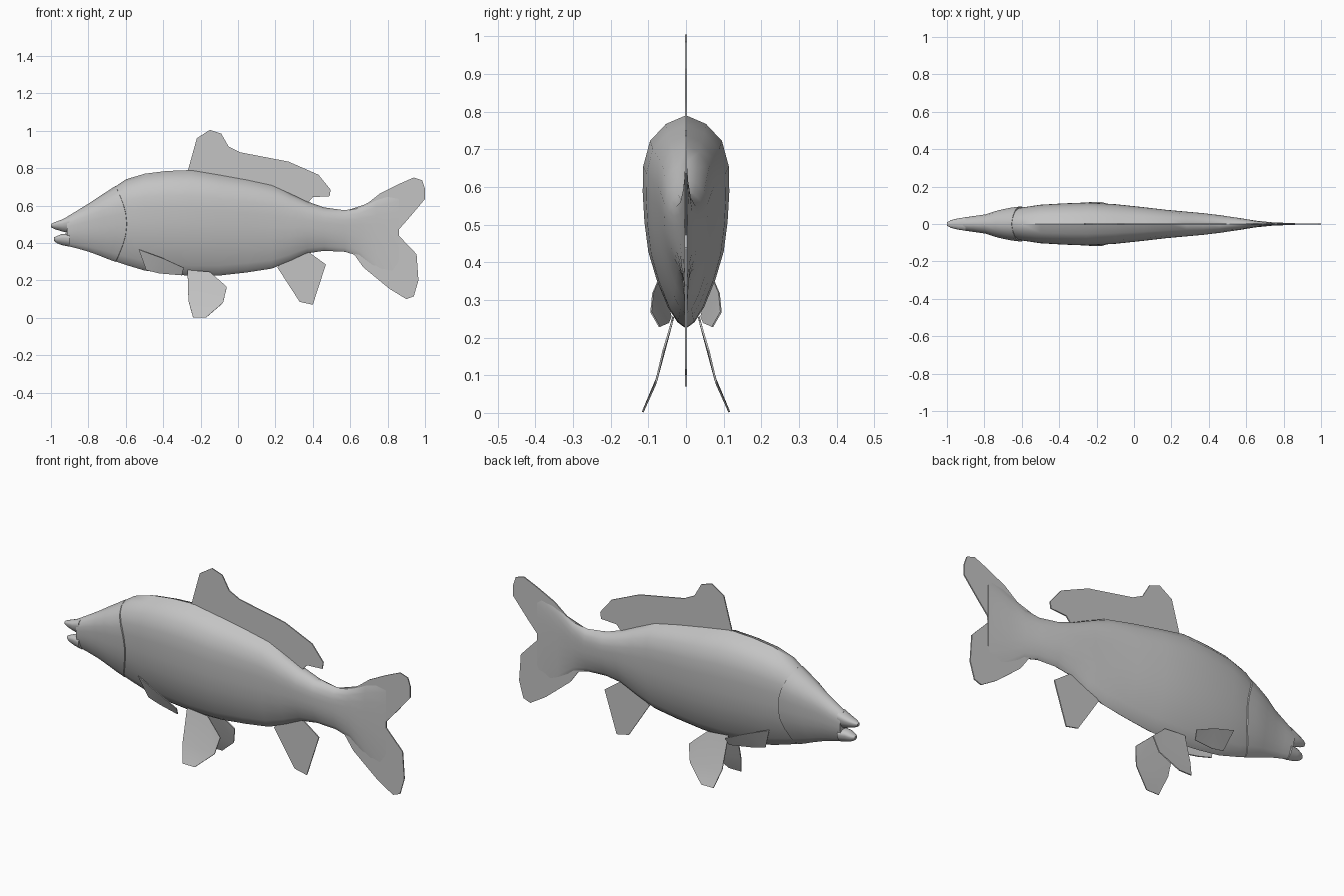
import bpy, bmesh, math
from mathutils import Vector

if "Cube" in bpy.data.objects:
    bpy.data.objects.remove(bpy.data.objects["Cube"])

grey = bpy.data.materials.new("fish grey")
grey.diffuse_color = (0.55, 0.55, 0.55, 1)
grey.use_nodes = True
grey.node_tree.nodes["Principled BSDF"].inputs["Base Color"].default_value = grey.diffuse_color

# Half cross-section: (height fraction, width fraction) from belly to back
HALF = [(0, 0), (.03, .2), (.1, .42), (.23, .68), (.36, .87), (.5, .96),
        (.64, 1), (.76, .99), (.88, .83), (.96, .46), (1, 0)]


def finish(name, bm, angle):
    bmesh.ops.recalc_face_normals(bm, faces=bm.faces)
    me = bpy.data.meshes.new(name)
    bm.to_mesh(me)
    bm.free()
    ob = bpy.data.objects.new(name, me)
    bpy.context.collection.objects.link(ob)
    me.materials.append(grey)
    bpy.ops.object.select_all(action='DESELECT')
    ob.select_set(True)
    bpy.context.view_layer.objects.active = ob
    bpy.ops.object.shade_smooth_by_angle(angle=math.radians(angle))
    return ob


def loft(name, stations):
    """Skin sections (x, bottom, top, half width, backward bulge of the mid-side)."""
    bm = bmesh.new()
    rings = []
    for x, z0, z1, w, bulge in stations:
        pts = [(t, f) for t, f in HALF] + [(t, -f) for t, f in HALF[-2:0:-1]]
        rings.append([bm.verts.new((x + bulge * math.sin(math.pi * t), f * w,
                                    z0 + t * (z1 - z0))) for t, f in pts])
    n = len(rings[0])
    for a, b in zip(rings, rings[1:]):
        for i in range(n):
            j = (i + 1) % n
            bm.faces.new((a[i], a[j], b[j], b[i]))
    bm.faces.new(rings[0])
    bm.faces.new(rings[-1])
    return finish(name, bm, 45)


def fin(name, points, thick=.006):
    """Thin plate from a 3D outline, thickened evenly about it."""
    bm = bmesh.new()
    face = bm.faces.new([bm.verts.new(p) for p in points])
    face.normal_update()
    shift = face.normal * thick / 2
    if len({round(p[1], 4) for p in points}) > 1:
        bmesh.ops.triangulate(bm, faces=[face])
    old = list(bm.verts)
    res = bmesh.ops.extrude_face_region(bm, geom=list(bm.faces), use_keep_orig=True)
    new = [g for g in res["geom"] if isinstance(g, bmesh.types.BMVert)]
    bmesh.ops.translate(bm, verts=new, vec=shift)
    bmesh.ops.translate(bm, verts=old, vec=-shift)
    return finish(name, bm, 30)


# Trunk, flattening into the tail root
loft("body", [
    (-.76, .36, .61, .045, 0), (-.68, .31, .685, .07, 0),
    (-.60, .283, .74, .088, 0), (-.50, .253, .77, .103, 0),
    (-.38, .236, .785, .110, 0), (-.25, .224, .79, .115, 0),
    (-.10, .226, .765, .106, 0), (.05, .243, .738, .09, 0),
    (.18, .263, .71, .075, 0), (.28, .303, .665, .066, 0),
    (.37, .345, .622, .058, 0), (.46, .358, .59, .047, 0),
    (.57, .353, .575, .031, 0), (.65, .33, .59, .018, 0),
    (.74, .25, .64, .009, 0), (.86, .16, .69, .004, 0)])

# Head shell whose rear edge forms the curved gill covers
loft("head", [
    (-.915, .385, .54, .034, 0), (-.86, .371, .573, .042, 0),
    (-.80, .354, .61, .052, .01), (-.74, .332, .65, .074, .02),
    (-.69, .312, .682, .088, .045), (-.655, .299, .705, .094, .06),
    (-.65, .302, .70, .07, .06)])

# Open mouth
loft("upper_jaw", [
    (-.90, .452, .546, .036, 0), (-.94, .462, .526, .03, 0),
    (-.98, .474, .511, .02, 0), (-1, .484, .502, .009, 0)])
loft("lower_jaw", [
    (-.90, .38, .450, .035, 0), (-.94, .388, .449, .029, 0),
    (-.97, .400, .436, .021, 0), (-.985, .412, .430, .009, 0)])

# Fins on the centre line, outlined in x and z
MIDDLE = {
    "dorsal_fin": [(-.27, .78), (-.22, .96), (-.15, 1.005), (-.09, .985),
                   (-.05, .915), (.01, .885), (.27, .835), (.43, .765),
                   (.495, .685), (.49, .65), (.40, .645), (.37, .61),
                   (.17, .68), (-.1, .74)],
    "tail_fin": [(.57, .57), (.69, .61), (.76, .665), (.86, .715), (.94, .75),
                 (.985, .735), (1, .69), (1, .635), (.92, .54), (.845, .455),
                 (.955, .34), (.965, .20), (.94, .115), (.90, .10),
                 (.81, .155), (.67, .27), (.62, .34), (.55, .36)],
    "anal_fin": [(.21, .27), (.33, .085), (.40, .07), (.47, .285),
                 (.38, .35), (.3, .36)],
}
for name, outline in MIDDLE.items():
    fin(name, [(x, 0, z) for x, z in outline])

# Paired fins, mirrored across the body
for side, s in (("left", 1), ("right", -1)):
    fin(side + "_pectoral_fin", [
        (-.53, s * .068, .365), (-.40, s * .088, .318), (-.29, s * .093, .268),
        (-.30, s * .07, .228), (-.42, s * .047, .238), (-.49, s * .04, .255)], .004)
    fin(side + "_pelvic_fin", [
        (-.27, s * .034, .255), (-.15, s * .036, .245), (-.06, s * .06, .165),
        (-.08, s * .08, .08), (-.17, s * .115, .002), (-.24, s * .115, .002),
        (-.265, s * .078, .09)], .005)
